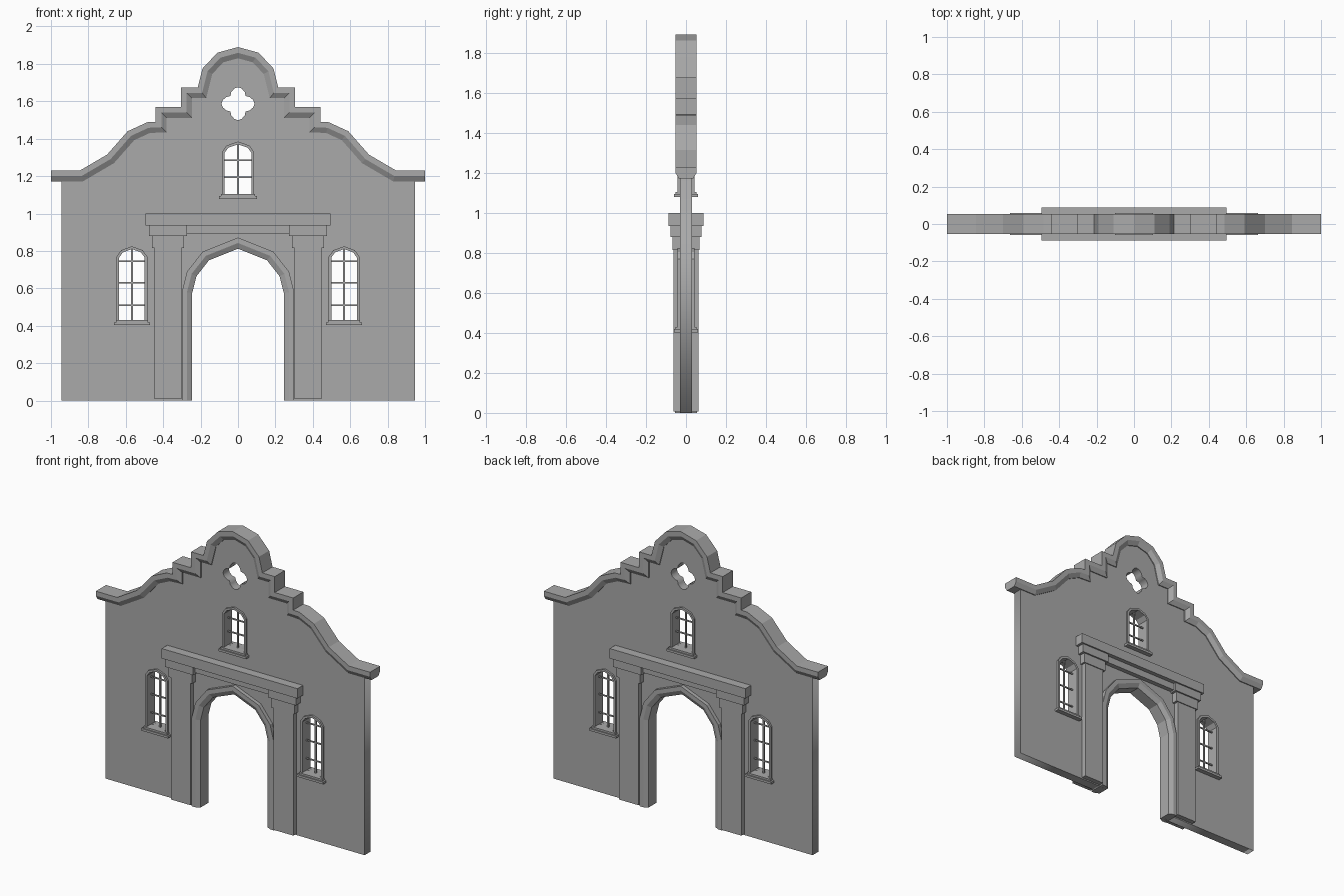
import bpy, bmesh, math
from mathutils import Vector

if "Cube" in bpy.data.objects:
    bpy.data.objects.remove(bpy.data.objects["Cube"])


def make_material(name, grey):
    mat = bpy.data.materials.new(name)
    mat.use_nodes = True
    color = (grey, grey, grey, 1)
    mat.diffuse_color = color
    mat.node_tree.nodes["Principled BSDF"].inputs["Base Color"].default_value = color
    return mat


STONE = make_material("grey stone", 0.4)


def add_object(name, mesh):
    mesh.materials.clear()
    mesh.materials.append(STONE)
    obj = bpy.data.objects.new(name, mesh)
    bpy.context.collection.objects.link(obj)
    return obj


def block(name, x0, x1, depth, z0, z1):
    """Box reaching equally to the front and the back."""
    bm = bmesh.new()
    bmesh.ops.create_cube(bm, size=1)
    for v in bm.verts:
        v.co = ((x0 + x1) / 2 + v.co.x * (x1 - x0), v.co.y * 2 * depth,
                (z0 + z1) / 2 + v.co.z * (z1 - z0))
    mesh = bpy.data.meshes.new(name)
    bm.to_mesh(mesh)
    bm.free()
    return add_object(name, mesh)


def mirrored(half):
    """Left to right path from its left half, which ends on the centre line."""
    return half + [(-x, z) for x, z in reversed(half[:-1])]


def offset(path, amount):
    """Mitred offset to the right hand side of an open path."""
    pts = [Vector(p) for p in path]
    normals = []
    for a, b in zip(pts, pts[1:]):
        d = (b - a).normalized()
        normals.append(Vector((d.y, -d.x)))
    result = []
    for i, p in enumerate(pts):
        n1, n2 = normals[max(i - 1, 0)], normals[min(i, len(normals) - 1)]
        result.append(p + (n1 + n2) * amount / (1 + n1.dot(n2)))
    return result


def moulding(name, path, section):
    """Sweep a section of (offset, depth) points, mirrored front to back."""
    section = section + [(o, -y) for o, y in reversed(section)]
    bm = bmesh.new()
    rails = [[bm.verts.new((p.x, y, p.y)) for p in offset(path, o)] for o, y in section]
    for a, b in zip(rails, rails[1:] + rails[:1]):
        for i in range(len(path) - 1):
            bm.faces.new((a[i], a[i + 1], b[i + 1], b[i]))
    bm.faces.new([r[0] for r in rails])
    bm.faces.new([r[-1] for r in rails])
    bmesh.ops.recalc_face_normals(bm, faces=bm.faces)
    mesh = bpy.data.meshes.new(name)
    bm.to_mesh(mesh)
    bm.free()
    return add_object(name, mesh)


def pierced_slab(name, loops, depth):
    """Flat slab: first loop is the outline, the others are holes."""
    curve = bpy.data.curves.new(name + "_outline", "CURVE")
    curve.dimensions = "2D"
    curve.fill_mode = "BOTH"
    curve.extrude = depth
    for loop in loops:
        spline = curve.splines.new("POLY")
        spline.points.add(len(loop) - 1)
        for point, (x, z) in zip(spline.points, loop):
            point.co = (x, z, 0, 1)
        spline.use_cyclic_u = True
    temp = bpy.data.objects.new(name + "_outline", curve)
    bpy.context.collection.objects.link(temp)
    graph = bpy.context.evaluated_depsgraph_get()
    mesh = bpy.data.meshes.new_from_object(temp.evaluated_get(graph))
    bpy.data.objects.remove(temp)
    obj = add_object(name, mesh)
    for v in mesh.vertices:
        v.co = (v.co.x, -v.co.z, v.co.y)
    return obj


def window_path(cx, half, sill, spring, apex):
    rise = apex - spring
    left = [(-half, sill), (-half, spring), (-half * 0.72, spring + rise * 0.6), (0, apex)]
    return [(cx + x, z) for x, z in mirrored(left)]


# Curved and stepped gable line
gable = mirrored([(-1, 1.23), (-0.845, 1.23), (-0.7, 1.315), (-0.59, 1.44), (-0.485, 1.488),
                  (-0.44, 1.49), (-0.44, 1.57), (-0.305, 1.57), (-0.305, 1.675),
                  (-0.215, 1.675), (-0.19, 1.775), (-0.11, 1.86), (0, 1.89)])
moulding("gable_coping", gable, [(0, 0.053), (0.03, 0.053), (0.058, 0.036)])

# Doorway arch, its opening and moulding
door = mirrored([(-0.245, 0), (-0.245, 0.575), (-0.222, 0.665), (-0.155, 0.75), (0, 0.812)])
moulding("door_arch", door, [(0, 0.04), (-0.028, 0.055), (-0.055, 0.055)])

# Windows: name, centre, half width, sill, spring, apex, bar heights
windows = [
    ("left_window", 0.567, 0.068, 0.43, 0.765, 0.81, (0.51, 0.63, 0.745)),
    ("right_window", -0.567, 0.068, 0.43, 0.765, 0.81, (0.51, 0.63, 0.745)),
    ("upper_window", 0, 0.072, 1.105, 1.325, 1.37, (1.195, 1.285)),
]
holes = []
for name, cx, half, sill, spring, apex, bars in windows:
    path = window_path(cx, half, sill, spring, apex)
    holes.append([tuple(p) for p in offset(path, -0.006)])
    moulding(name + "_frame", path, [(0, 0.042), (-0.014, 0.042)])
    block(name + "_sill_top", cx - half - 0.018, cx + half + 0.018, 0.053, sill - 0.012, sill)
    block(name + "_sill", cx - half - 0.029, cx + half + 0.029, 0.06, sill - 0.027, sill - 0.012)
    block(name + "_upright_bar", cx - 0.005, cx + 0.005, 0.005, sill, apex)
    for i, z in enumerate(bars):
        block(f"{name}_cross_bar_{i + 1}", cx - half, cx + half, 0.004, z - 0.004, z + 0.004)

# Four lobed opening under the gable
lobe = [(0.041, -0.041), (0.062, -0.036), (0.081, -0.02), (0.088, 0), (0.081, 0.02), (0.062, 0.036)]
quatrefoil = []
for k in range(4):
    c, s = round(math.cos(k * math.pi / 2)), round(math.sin(k * math.pi / 2))
    quatrefoil += [(c * x - s * z, 1.587 + s * x + c * z) for x, z in lobe]
holes.append(quatrefoil)

# Wall between the openings
top = [(max(-0.945, min(0.945, p.x)), p.y) for p in offset(gable, 0.045)]
opening = [tuple(p) for p in offset(door, -0.03)]
outline = [(-0.945, 0)] + top + [(0.945, 0)] + opening[::-1]
pierced_slab("wall", [outline] + holes, 0.03)

# Portal: pilasters with stepped capitals carrying a lintel
for side, s in (("left", 1), ("right", -1)):
    for part, a, b, depth, z0, z1 in (("pilaster", 0.303, 0.447, 0.062, 0.008, 0.82),
                                      ("lower_capital", 0.288, 0.46, 0.068, 0.815, 0.88),
                                      ("upper_capital", 0.272, 0.477, 0.078, 0.88, 0.937)):
        block(f"{side}_{part}", min(s * a, s * b), max(s * a, s * b), depth, z0, z1)
block("frieze", -0.28, 0.28, 0.06, 0.89, 0.937)
block("lintel", -0.495, 0.495, 0.088, 0.935, 1.0)
